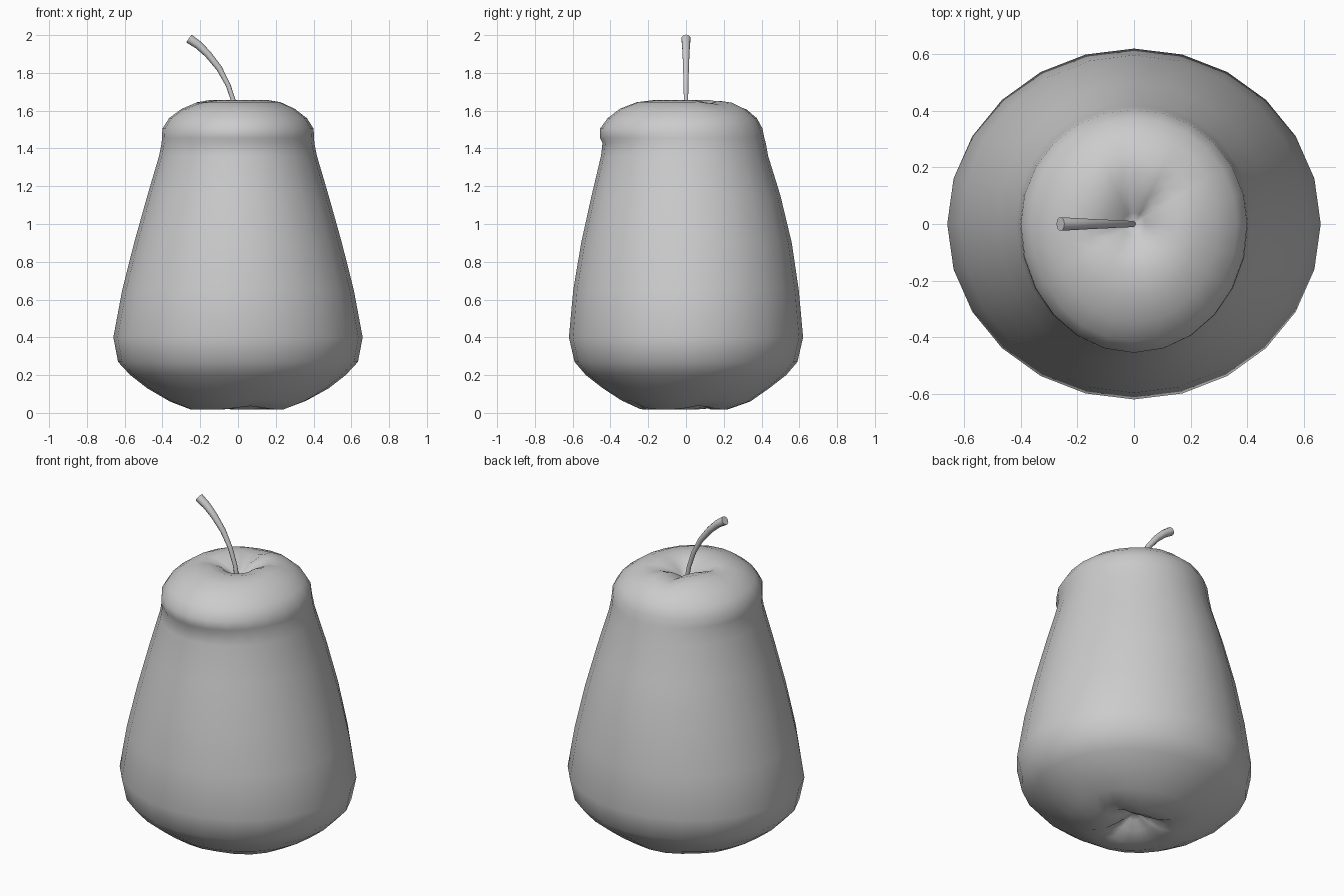
import bpy, bmesh
from math import sin, cos, pi, radians, exp
from mathutils import Vector

if "Cube" in bpy.data.objects:
    bpy.data.objects.remove(bpy.data.objects["Cube"])

SIDES = 24


def crease(a, deg, width):
    # soft angular bump centred on one direction
    d = (a - radians(deg) + pi) % (2 * pi) - pi
    return exp(-(d / width) ** 2)


def loft(name, rings, sides, bottom=None, top=None):
    # skin a list of point rings, closing the ends with a pole or a flat cap
    bm = bmesh.new()
    loops = [[bm.verts.new(p) for p in ring] for ring in rings]
    for lo, hi in zip(loops, loops[1:]):
        for i in range(sides):
            j = (i + 1) % sides
            bm.faces.new((lo[i], lo[j], hi[j], hi[i]))
    for loop, pole in ((loops[0], bottom), (loops[-1], top)):
        if pole is None:
            bm.faces.new(loop)
        else:
            c = bm.verts.new(pole)
            for i in range(sides):
                bm.faces.new((loop[i], loop[(i + 1) % sides], c))
    bmesh.ops.recalc_face_normals(bm, faces=bm.faces)
    me = bpy.data.meshes.new(name)
    bm.to_mesh(me)
    bm.free()
    ob = bpy.data.objects.new(name, me)
    bpy.context.collection.objects.link(ob)
    return ob


# Fruit: height, half width, front depth, back depth, crease strength
profile = [
    (0.090, 0.04, 0.04, 0.04, 0.01),
    (0.050, 0.09, 0.09, 0.09, 0.04),
    (0.018, 0.16, 0.17, 0.15, 0.04),
    (0.018, 0.25, 0.25, 0.22, 0.02),
    (0.060, 0.36, 0.34, 0.34, 0.01),
    (0.130, 0.48, 0.44, 0.44, 0.0),
    (0.200, 0.57, 0.53, 0.53, 0.0),
    (0.270, 0.635, 0.59, 0.59, 0.0),
    (0.400, 0.66, 0.62, 0.62, 0.0),
    (0.650, 0.613, 0.597, 0.597, 0.0),
    (0.900, 0.55, 0.555, 0.56, 0.0),
    (1.150, 0.48, 0.50, 0.50, 0.0),
    (1.360, 0.418, 0.45, 0.435, 0.0),
    (1.430, 0.404, 0.442, 0.422, 0.0),
    (1.455, 0.403, 0.455, 0.415, 0.0),
    (1.505, 0.40, 0.455, 0.405, 0.0),
    (1.560, 0.365, 0.415, 0.375, 0.0),
    (1.610, 0.30, 0.35, 0.32, 0.005),
    (1.645, 0.225, 0.26, 0.25, 0.015),
    (1.656, 0.16, 0.17, 0.18, 0.025),
    (1.635, 0.09, 0.09, 0.10, 0.03),
    (1.595, 0.04, 0.04, 0.04, 0.01),
]
rings = []
for z, rx, front, back, k in profile:
    ring = []
    for i in range(SIDES):
        a = 2 * pi * i / SIDES
        if z > 1:
            dz = -k * (crease(a, 100, 0.3) + 0.8 * crease(a, 45, 0.3)
                       + 0.6 * crease(a, 195, 0.3))
        else:
            dz = k * (crease(a, 20, 0.35) + 0.8 * crease(a, 130, 0.3)
                      + 0.9 * crease(a, 285, 0.35))
        ring.append((rx * cos(a), (back if sin(a) > 0 else front) * sin(a), z + dz))
    rings.append(ring)
fruit = loft("fruit", rings, SIDES, (0, 0, 0.115), (0, 0, 1.56))

# Stem: curved, flaring towards a flat cut end
path = [(0.0, 1.53, 0.012), (-0.02, 1.64, 0.012), (-0.052, 1.735, 0.013),
        (-0.10, 1.825, 0.016), (-0.16, 1.90, 0.019), (-0.21, 1.948, 0.022),
        (-0.26, 1.982, 0.025)]
stem_rings = []
for i, (x, z, r) in enumerate(path):
    p, n = path[max(i - 1, 0)], path[min(i + 1, len(path) - 1)]
    t = Vector((n[0] - p[0], 0, n[1] - p[1])).normalized()
    u, v = Vector((t.z, 0, -t.x)), Vector((0, 1, 0))
    stem_rings.append([Vector((x, 0, z)) + r * (cos(b) * u + sin(b) * v)
                       for b in (2 * pi * s / 10 for s in range(10))])
stem = loft("stem", stem_rings, 10)

# Smooth shading
for ob, angle in ((fruit, 80), (stem, 50)):
    bpy.ops.object.select_all(action='DESELECT')
    ob.select_set(True)
    bpy.context.view_layer.objects.active = ob
    bpy.ops.object.shade_smooth_by_angle(angle=radians(angle))
